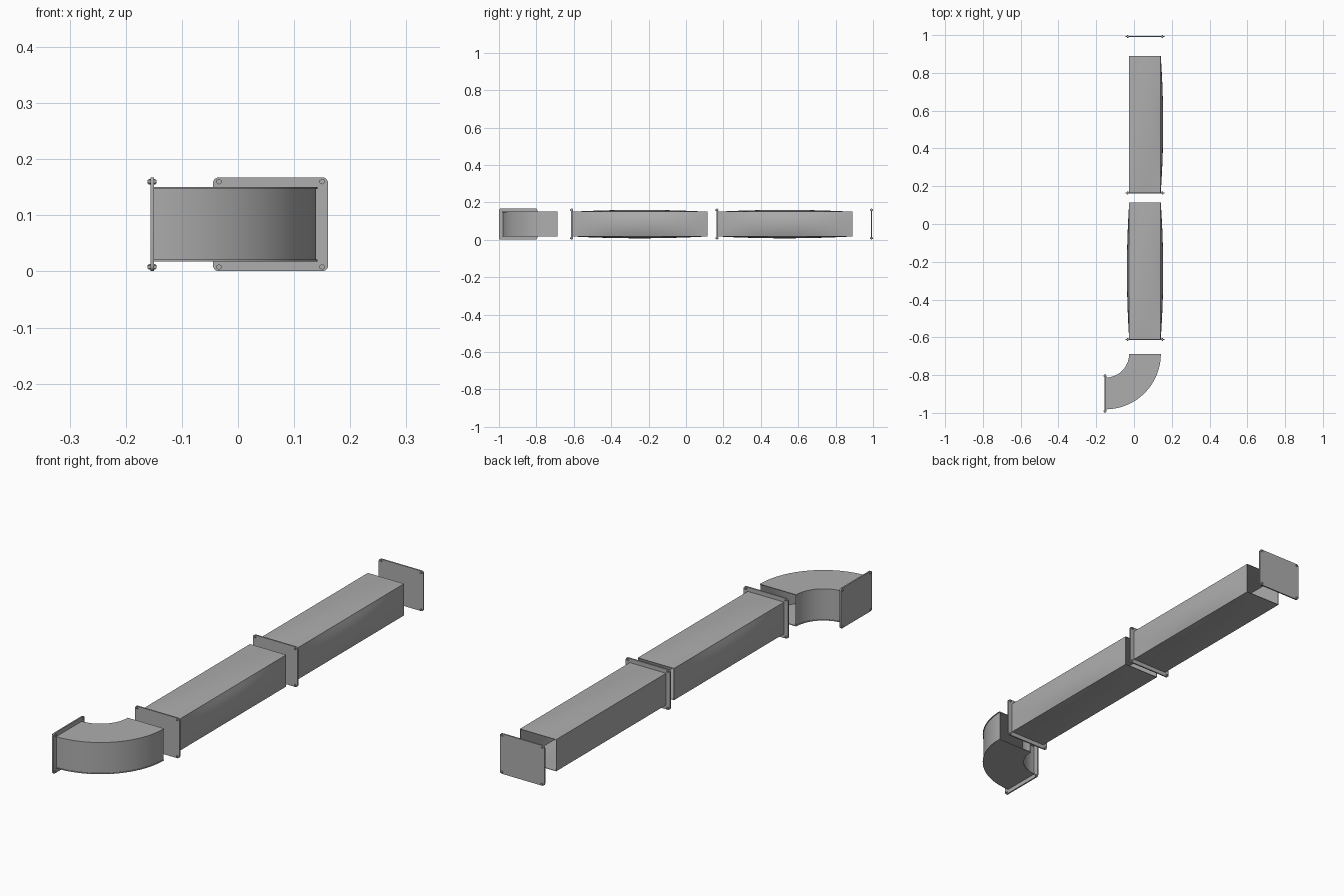
import bpy, bmesh, math
from mathutils import Vector, Matrix

if "Cube" in bpy.data.objects:
    bpy.data.objects.remove(bpy.data.objects["Cube"])

CX, CZ = 0.058, 0.084          # duct axis
W, H = 0.167, 0.132            # duct section
FW, FH = 0.205, 0.167          # flange size

metal = bpy.data.materials.new("dark_sheet_metal")
metal.diffuse_color = (0.42, 0.42, 0.42, 1)
metal.use_nodes = True
metal.node_tree.nodes["Principled BSDF"].inputs["Base Color"].default_value = metal.diffuse_color


def finish(bm, name, angle=30, wall=0):
    bmesh.ops.remove_doubles(bm, verts=bm.verts, dist=1e-5)
    bmesh.ops.recalc_face_normals(bm, faces=bm.faces)
    me = bpy.data.meshes.new(name)
    bm.to_mesh(me)
    bm.free()
    me.materials.append(metal)
    ob = bpy.data.objects.new(name, me)
    bpy.context.collection.objects.link(ob)
    bpy.ops.object.select_all(action='DESELECT')
    ob.select_set(True)
    bpy.context.view_layer.objects.active = ob
    if wall:
        m = ob.modifiers.new("wall", 'SOLIDIFY')
        m.thickness = wall
        m.offset = -1
        bpy.ops.object.modifier_apply(modifier=m.name)
    bpy.ops.object.shade_smooth_by_angle(angle=math.radians(angle))
    return ob


def flange(name, loc, turn=0):
    """Rounded plate facing y, with a bolt at each corner."""
    bm = bmesh.new()
    r, t = 0.01, 0.006
    pts = []
    for i, (sx, sz) in enumerate([(1, 1), (-1, 1), (-1, -1), (1, -1)]):
        for k in range(6):
            a = math.pi / 2 * (i + k / 5)
            pts.append((sx * (FW / 2 - r) + r * math.cos(a), -t / 2,
                        sz * (FH / 2 - r) + r * math.sin(a)))
    f = bm.faces.new([bm.verts.new(p) for p in pts])
    ext = bmesh.ops.extrude_face_region(bm, geom=[f])
    bmesh.ops.translate(bm, vec=(0, t, 0),
                        verts=[v for v in ext['geom'] if isinstance(v, bmesh.types.BMVert)])
    # bolt heads, nuts and shanks
    for sx in (-1, 1):
        for sz in (-1, 1):
            for rad, length, seg in ((0.005, 0.0125, 6), (0.003, 0.016, 12)):
                mat = Matrix.Translation((sx * 0.092, 0, sz * 0.076)) @ Matrix.Rotation(math.pi / 2, 4, 'X')
                bmesh.ops.create_cone(bm, cap_ends=True, segments=seg, radius1=rad,
                                      radius2=rad, depth=length, matrix=mat)
    ob = finish(bm, name)
    ob.location = loc
    ob.rotation_euler.z = turn
    return ob


def duct(name, y0, y1, bulges):
    """Open straight duct; each panel is pillowed by its bulge height."""
    bm = bmesh.new()
    nu, nv = 16, 8
    c = Vector((CX, (y0 + y1) / 2, CZ))
    L = y1 - y0
    panels = [((1, 0, 0), (0, 0, 1), W, H), ((-1, 0, 0), (0, 0, 1), W, H),
              ((0, 0, 1), (1, 0, 0), H, W), ((0, 0, -1), (1, 0, 0), H, W)]
    for (n, s, depth, width), b in zip(panels, bulges):
        n, s = Vector(n), Vector(s)
        g = []
        for i in range(nu + 1):
            u = 2 * i / nu - 1
            row = []
            for j in range(nv + 1):
                v = 2 * j / nv - 1
                h = b * (1 - u * u) * (1 - v * v)
                row.append(bm.verts.new(c + n * (depth / 2 + h) + s * (v * width / 2)
                                        + Vector((0, u * L / 2, 0))))
            g.append(row)
        for i in range(nu):
            for j in range(nv):
                bm.faces.new((g[i][j], g[i + 1][j], g[i + 1][j + 1], g[i][j + 1]))
    return finish(bm, name, 40, 0.002)


def arc_sweep(name, section, hollow):
    """Sweep an (r, z) section a quarter turn around the elbow centre."""
    bm = bmesh.new()
    n = 32
    rings = []
    for i in range(n + 1):
        a = -math.pi / 2 * (1 - i / n)
        rings.append([bm.verts.new((-0.151 + r * math.cos(a), -0.688 + r * math.sin(a), z))
                      for r, z in section])
    m = len(section)
    for a, b in zip(rings, rings[1:]):
        for j in range(m):
            k = (j + 1) % m
            bm.faces.new((a[j], b[j], b[k], a[k]))
    if not hollow:
        bm.faces.new(rings[0])
        bm.faces.new(rings[-1])
    return finish(bm, name, 30, 0.002 if hollow else 0)


# elbow shell and its slightly overhanging cheek plates
RI, RO = 0.125, 0.293
z0, z1 = CZ - H / 2, CZ + H / 2
arc_sweep("elbow_shell", [(RI + .003, z0 + .001), (RO - .003, z0 + .001),
                          (RO - .003, z1 - .001), (RI + .003, z1 - .001)], True)
for nm, z in (("elbow_bottom_cheek", z0), ("elbow_top_cheek", z1 - 0.003)):
    arc_sweep(nm, [(RI, z), (RO, z), (RO, z + 0.003), (RI, z + 0.003)], False)
flange("elbow_flange", (-0.153, -0.8975, CZ), math.pi / 2)

# straight ducts: bulge order is right, left, top, bottom
duct("front_duct", -0.611, 0.115, (0.013, 0.012, 0.01, 0.01))
flange("front_duct_flange", (CX, -0.611, CZ))
duct("rear_duct", 0.165, 0.89, (0.013, 0, 0.01, 0.01))
flange("rear_duct_flange", (CX, 0.165, CZ))

# end cap plate
flange("end_cap", (CX, 0.992, CZ))
